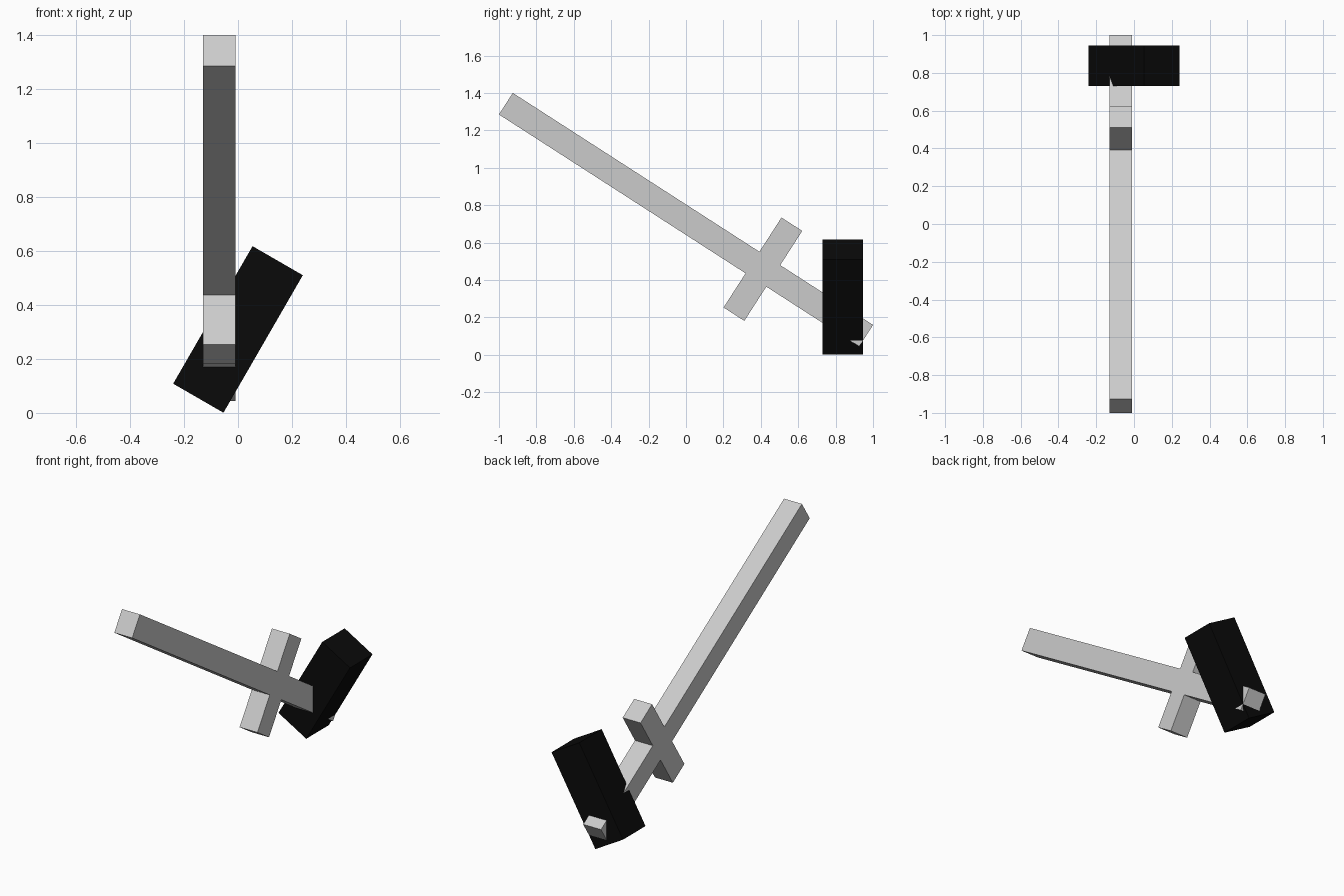
import bpy, bmesh, math

if "Cube" in bpy.data.objects:
    bpy.data.objects.remove(bpy.data.objects["Cube"])

ANGLE = math.radians(-32.78)   # slope of the blade in the YZ plane
HALF_LEN, HALF_W = 1.1455, 0.0685
GUARD_POS, GUARD_LEN, GUARD_W = 0.489, 0.286, 0.066
THICK = 0.12


def add_object(name, bm):
    bmesh.ops.recalc_face_normals(bm, faces=bm.faces)
    mesh = bpy.data.meshes.new(name)
    bm.to_mesh(mesh)
    bm.free()
    obj = bpy.data.objects.new(name, mesh)
    bpy.context.collection.objects.link(obj)
    return obj


# Sword: cross-shaped outline extruded across its thickness
a, b = GUARD_POS - GUARD_W, GUARD_POS + GUARD_W
upper = [(-HALF_LEN, HALF_W), (a, HALF_W), (a, GUARD_LEN),
         (b, GUARD_LEN), (b, HALF_W), (HALF_LEN, HALF_W)]
outline = upper + [(u, -v) for u, v in reversed(upper)]
bm = bmesh.new()
face = bm.faces.new([bm.verts.new((-THICK / 2, u, v)) for u, v in outline])
ext = bmesh.ops.extrude_face_region(bm, geom=[face])
bmesh.ops.translate(bm, vec=(THICK, 0, 0),
                    verts=[g for g in ext["geom"] if isinstance(g, bmesh.types.BMVert)])
sword = add_object("sword", bm)
sword.location = (-0.07, 0, 0.7225)
sword.rotation_euler = (ANGLE, 0, 0)

# Black block tilted sideways around the grip
bm = bmesh.new()
bmesh.ops.create_cube(bm, size=1)
bmesh.ops.scale(bm, vec=(0.215, 0.215, 0.588), verts=bm.verts)
block = add_object("grip_block", bm)
block.location = (0, 0.8385, 0.309)
block.rotation_euler = (0, math.radians(30), 0)
black = bpy.data.materials.new("black")
black.diffuse_color = (0.003, 0.003, 0.003, 1)
black.use_nodes = True
black.node_tree.nodes["Principled BSDF"].inputs["Base Color"].default_value = black.diffuse_color
block.data.materials.append(black)
